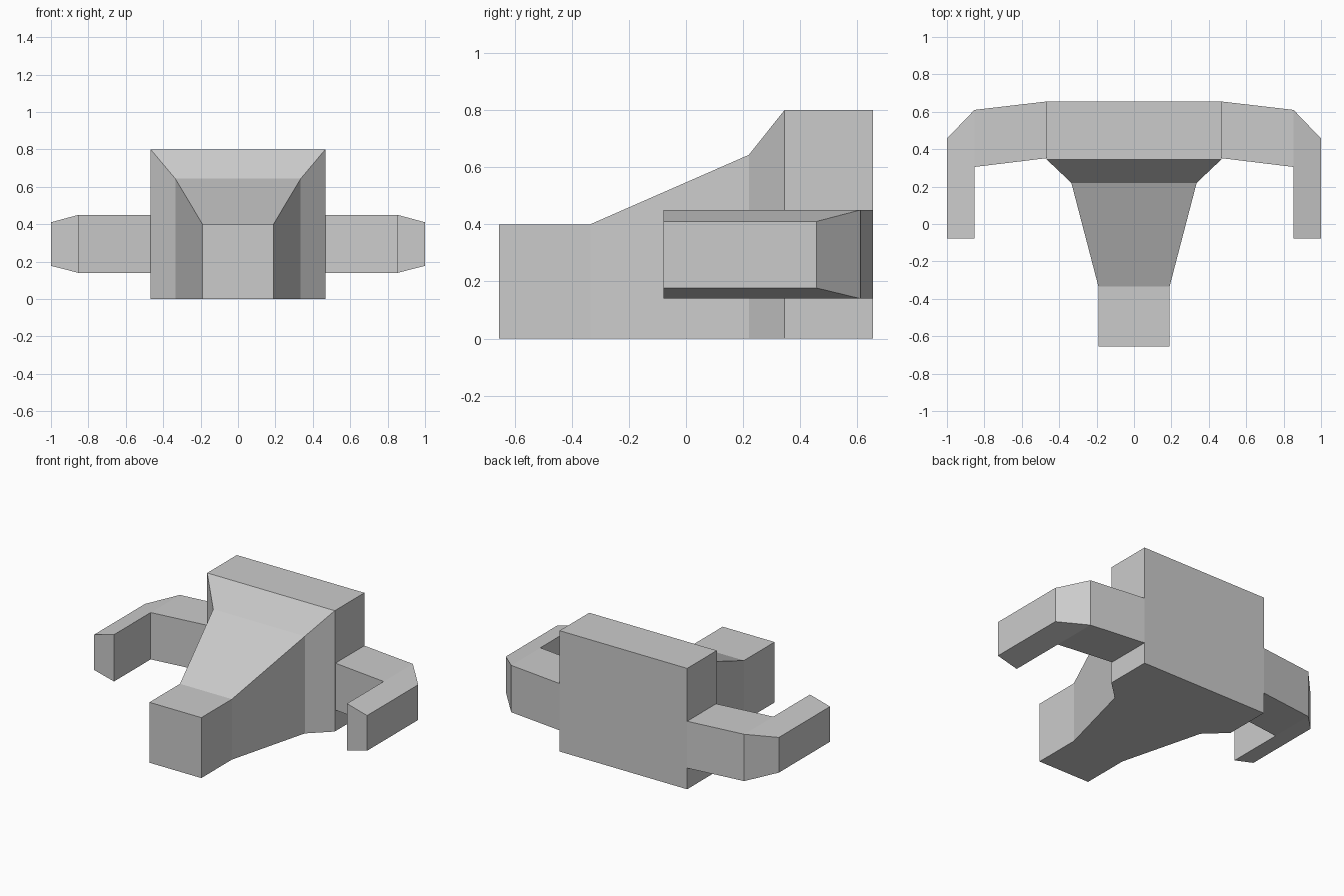
import bpy, bmesh

if "Cube" in bpy.data.objects:
    bpy.data.objects.remove(bpy.data.objects["Cube"])


def loft(name, sections, cap_start=True):
    """Skin a list of four-cornered sections into one flat-faced object."""
    bm = bmesh.new()
    rings = [[bm.verts.new(p) for p in s] for s in sections]
    for a, b in zip(rings, rings[1:]):
        for i in range(4):
            j = (i + 1) % 4
            bm.faces.new((a[i], a[j], b[j], b[i]))
    if cap_start:
        bm.faces.new(rings[0])
    bm.faces.new(rings[-1])
    bmesh.ops.remove_doubles(bm, verts=bm.verts, dist=0.0005)
    bmesh.ops.recalc_face_normals(bm, faces=bm.faces)
    mesh = bpy.data.meshes.new(name)
    bm.to_mesh(mesh)
    bm.free()
    obj = bpy.data.objects.new(name, mesh)
    bpy.context.collection.objects.link(obj)
    return obj


# Body: rectangles along y as (y, half width, height)
profile = [(-0.655, 0.19, 0.40), (-0.335, 0.19, 0.40), (0.22, 0.335, 0.643),
           (0.345, 0.467, 0.80), (0.655, 0.467, 0.80)]
loft("body", [[(-w, y, 0), (w, y, 0), (w, y, h), (-w, y, h)]
              for y, w, h in profile])


# Arm: each section runs from an inner edge to an outer edge
def arm_section(inner, outer, outer_z=(0.14, 0.45)):
    lo, hi = outer_z
    return [(*inner, 0.14), (*outer, lo), (*outer, hi), (*inner, 0.45)]


tip_z = (0.177, 0.41)
arm = loft("side_arms", [
    arm_section((0.467, 0.352), (0.467, 0.655)),
    arm_section((0.853, 0.305), (0.853, 0.61)),
    arm_section((0.853, 0.305), (1.0, 0.457), tip_z),
    arm_section((0.853, -0.078), (1.0, -0.078), tip_z),
], cap_start=False)

# Mirrored arm on the other side
mirror = arm.modifiers.new("mirror", "MIRROR")
mirror.use_mirror_merge = False

# The arm root is open, so make sure its normals point outwards
bm = bmesh.new()
bm.from_mesh(arm.data)
tip = min(bm.faces, key=lambda f: f.calc_center_median().y)
if tip.normal.y > 0:
    bmesh.ops.reverse_faces(bm, faces=bm.faces)
bm.to_mesh(arm.data)
bm.free()
